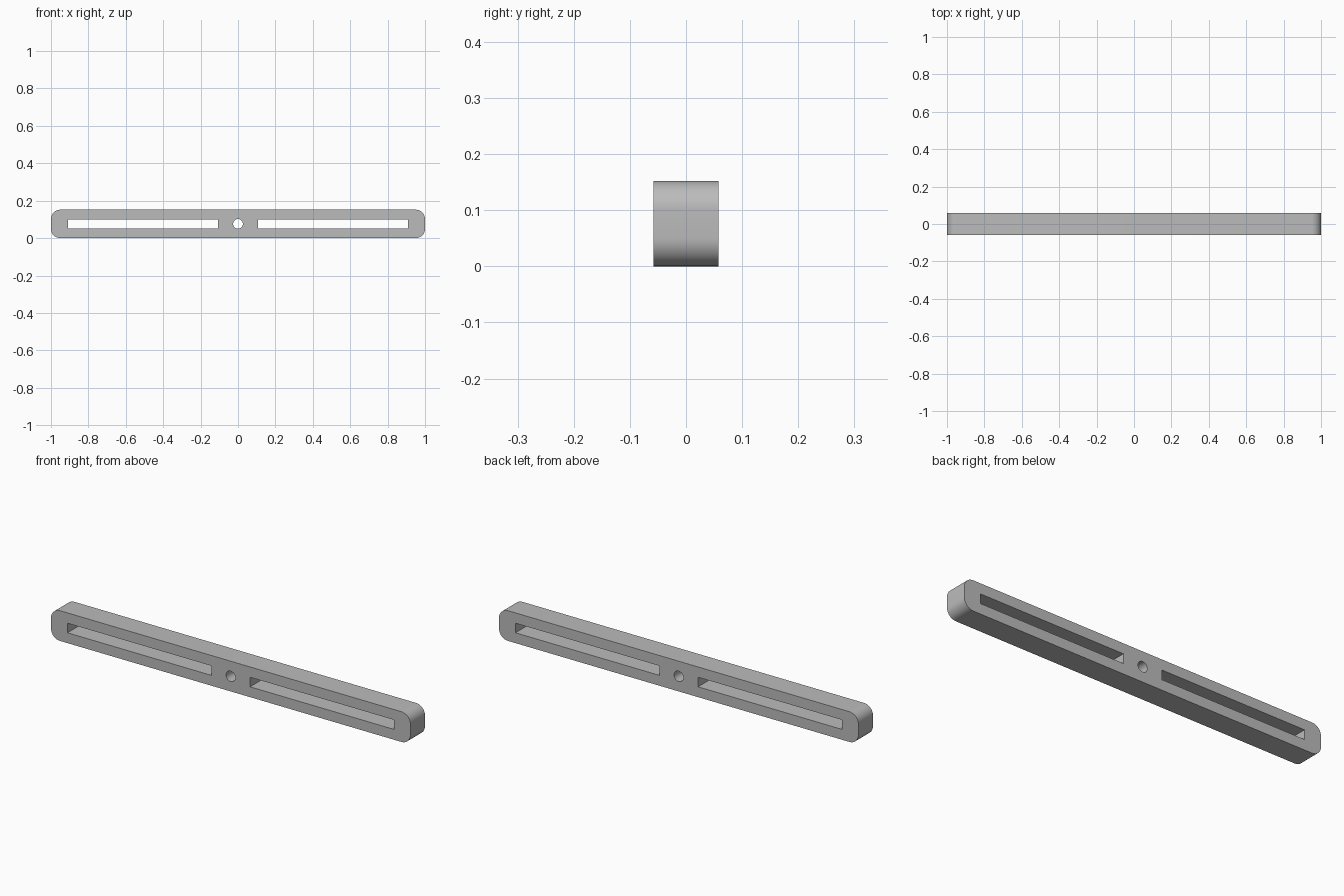
import bpy
import math

cube = bpy.data.objects.get("Cube")
if cube:
    bpy.data.objects.remove(cube, do_unlink=True)

HALF_LENGTH, HALF_DEPTH, HALF_HEIGHT = 1.0, 0.058, 0.076
CORNER_RADIUS = 0.05


def arc(cx, cy, radius, start, sweep, steps):
    return [(cx + radius * math.cos(start + sweep * i / steps),
             cy + radius * math.sin(start + sweep * i / steps))
            for i in range(steps + 1)]


def rectangle(x0, x1, half_height):
    return [(x0, -half_height), (x1, -half_height),
            (x1, half_height), (x0, half_height)]


def add_loop(curve, points):
    spline = curve.splines.new("POLY")
    spline.points.add(len(points) - 1)
    for point, (x, y) in zip(spline.points, points):
        point.co = (x, y, 0, 1)
    spline.use_cyclic_u = True


# Rounded outline of the bar
outline = []
for quarter, (sx, sy) in enumerate([(1, 1), (-1, 1), (-1, -1), (1, -1)]):
    outline += arc(sx * (HALF_LENGTH - CORNER_RADIUS),
                   sy * (HALF_HEIGHT - CORNER_RADIUS),
                   CORNER_RADIUS, quarter * math.pi / 2, math.pi / 2, 10)

# Outline, two long slots and the central pivot hole, extruded through the depth
profile = bpy.data.curves.new("slotted_bar", "CURVE")
profile.dimensions = "2D"
profile.fill_mode = "BOTH"
profile.extrude = HALF_DEPTH
add_loop(profile, outline)
add_loop(profile, rectangle(-0.908, -0.108, 0.024))
add_loop(profile, rectangle(0.108, 0.908, 0.024))
add_loop(profile, arc(0, 0, 0.026, 0, math.tau, 32)[:-1])

bar = bpy.data.objects.new("slotted_bar", profile)
bpy.context.collection.objects.link(bar)
bar.rotation_euler.x = math.pi / 2
bar.location.z = HALF_HEIGHT

# Turn the profile into a mesh with sharp rims and smooth rounds
bpy.ops.object.select_all(action="DESELECT")
bar.select_set(True)
bpy.context.view_layer.objects.active = bar
bpy.ops.object.convert(target="MESH")
bar = bpy.context.object
bpy.ops.object.transform_apply(location=True, rotation=True, scale=True)
bpy.ops.object.mode_set(mode="EDIT")
bpy.ops.mesh.select_all(action="SELECT")
bpy.ops.mesh.remove_doubles(threshold=0.0001)
bpy.ops.mesh.normals_make_consistent(inside=False)
bpy.ops.object.mode_set(mode="OBJECT")
bpy.ops.object.shade_smooth_by_angle(angle=math.radians(30))

# Plain grey
grey = bpy.data.materials.new("light_grey")
grey.use_nodes = True
colour = (0.5, 0.5, 0.5, 1)
grey.diffuse_color = colour
grey.node_tree.nodes["Principled BSDF"].inputs["Base Color"].default_value = colour
bar.data.materials.clear()
bar.data.materials.append(grey)
